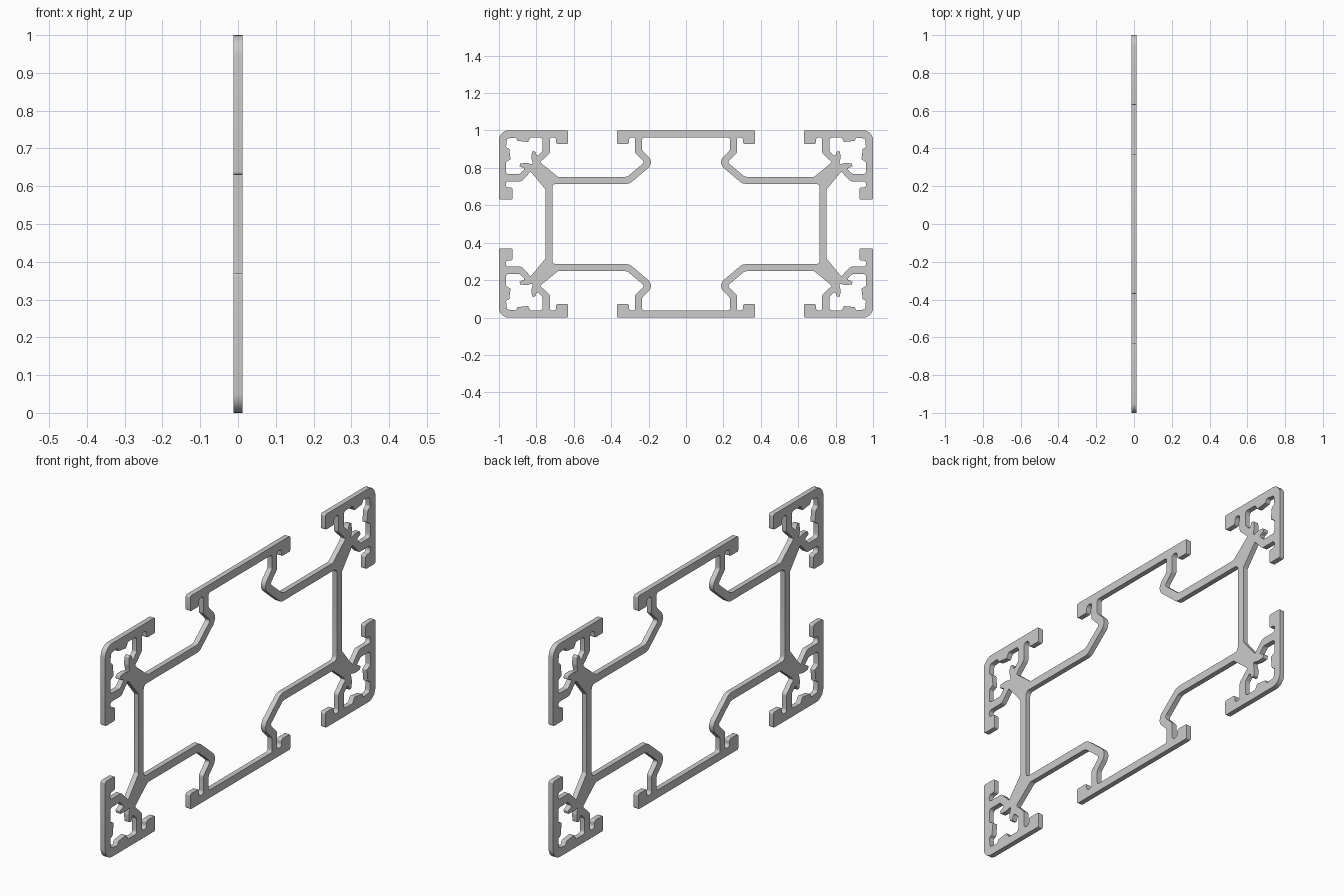
import bpy
from math import pi, tan
from mathutils import Vector

if "Cube" in bpy.data.objects:
    bpy.data.objects.remove(bpy.data.objects["Cube"])

HALF_THICKNESS = 0.012


def fillet(points, steps=5):
    """Round each (y, z, radius) corner of a closed loop with an arc."""
    out = []
    n = len(points)
    for i, (y, z, r) in enumerate(points):
        p = Vector((y, z))
        if r == 0:
            out.append(p)
            continue
        a = (Vector(points[i - 1][:2]) - p)
        b = (Vector(points[(i + 1) % n][:2]) - p)
        la, lb = a.length, b.length
        a.normalize()
        b.normalize()
        half = a.angle(b) / 2
        d = min(r / tan(half), la * 0.49, lb * 0.49)
        bis = (a + b).normalized()
        rad = d * tan(half)
        centre = p + bis * (a * d).length / abs(bis.dot(a))
        start, end = p + a * d - centre, p + b * d - centre
        for k in range(steps + 1):
            v = start.lerp(end, k / steps).normalized() * rad
            out.append(centre + v)
    return out


def flip_y(pts):
    return [(-y, z, r) for y, z, r in reversed(pts)]


def flip_z(pts):
    return [(y, 1 - z, r) for y, z, r in reversed(pts)]


def diagonal(pts):
    return [(z, y, r) for y, z, r in reversed(pts)]


def four_way(quarter):
    right = quarter + flip_z(quarter)
    return right + flip_y(right)


# Slot side next to the centre plate: lip, notch, wall, bulge, floor
slot = [(0.37, 1.0, 0.008), (0.37, 0.928, 0.008), (0.305, 0.928, 0.01),
        (0.305, 0.963, 0.014), (0.272, 0.963, 0.014), (0.272, 0.88, 0.02),
        (0.222, 0.83, 0.012), (0.315, 0.752, 0.04)]
# The same slot side mirrored onto the corner, then about its diagonal
corner = [(1 - y, z, r) for y, z, r in reversed(slot)]
corner[0] = (0.685, 0.752, 0.01)
corner[1] = (0.78, 0.83, 0.005)
outer = four_way(slot + corner + [(1, 1, 0.05)] + diagonal(corner))

# Large central opening
opening = four_way([(0.235, 0.963, 0.012), (0.235, 0.895, 0.02),
                    (0.168, 0.828, 0.04), (0.302, 0.715, 0.04),
                    (0.715, 0.715, 0.02)])

# Toothed screw channel in each corner
half = [(0.91, 0.962, 0.006), (0.902, 0.945, 0.005), (0.845, 0.938, 0.005),
        (0.832, 0.962, 0.008), (0.767, 0.962, 0.014), (0.767, 0.89, 0.012),
        (0.796, 0.861, 0.006), (0.808, 0.89, 0.004), (0.824, 0.886, 0.004),
        (0.826, 0.85, 0.006)]
channel = ([(0.957, 0.957, 0.012)] + half + [(0.818, 0.818, 0.004)]
           + diagonal(half))
channels = [channel, flip_y(channel), flip_z(channel), flip_y(flip_z(channel))]

# Filled 2D outline with holes, extruded both ways
curve = bpy.data.curves.new("extrusion_profile", 'CURVE')
curve.dimensions = '2D'
curve.fill_mode = 'BOTH'
curve.extrude = HALF_THICKNESS
for loop in [outer, opening] + channels:
    pts = fillet(loop)
    spline = curve.splines.new('POLY')
    spline.points.add(len(pts) - 1)
    for sp, p in zip(spline.points, pts):
        sp.co = (p.x, p.y, 0, 1)
    spline.use_cyclic_u = True

obj = bpy.data.objects.new("extrusion_profile", curve)
bpy.context.collection.objects.link(obj)
obj.rotation_euler = (pi / 2, 0, pi / 2)
bpy.context.view_layer.objects.active = obj
obj.select_set(True)
bpy.ops.object.convert(target='MESH')
bpy.ops.object.transform_apply(location=False, rotation=True, scale=False)
bpy.ops.object.shade_smooth_by_angle()
